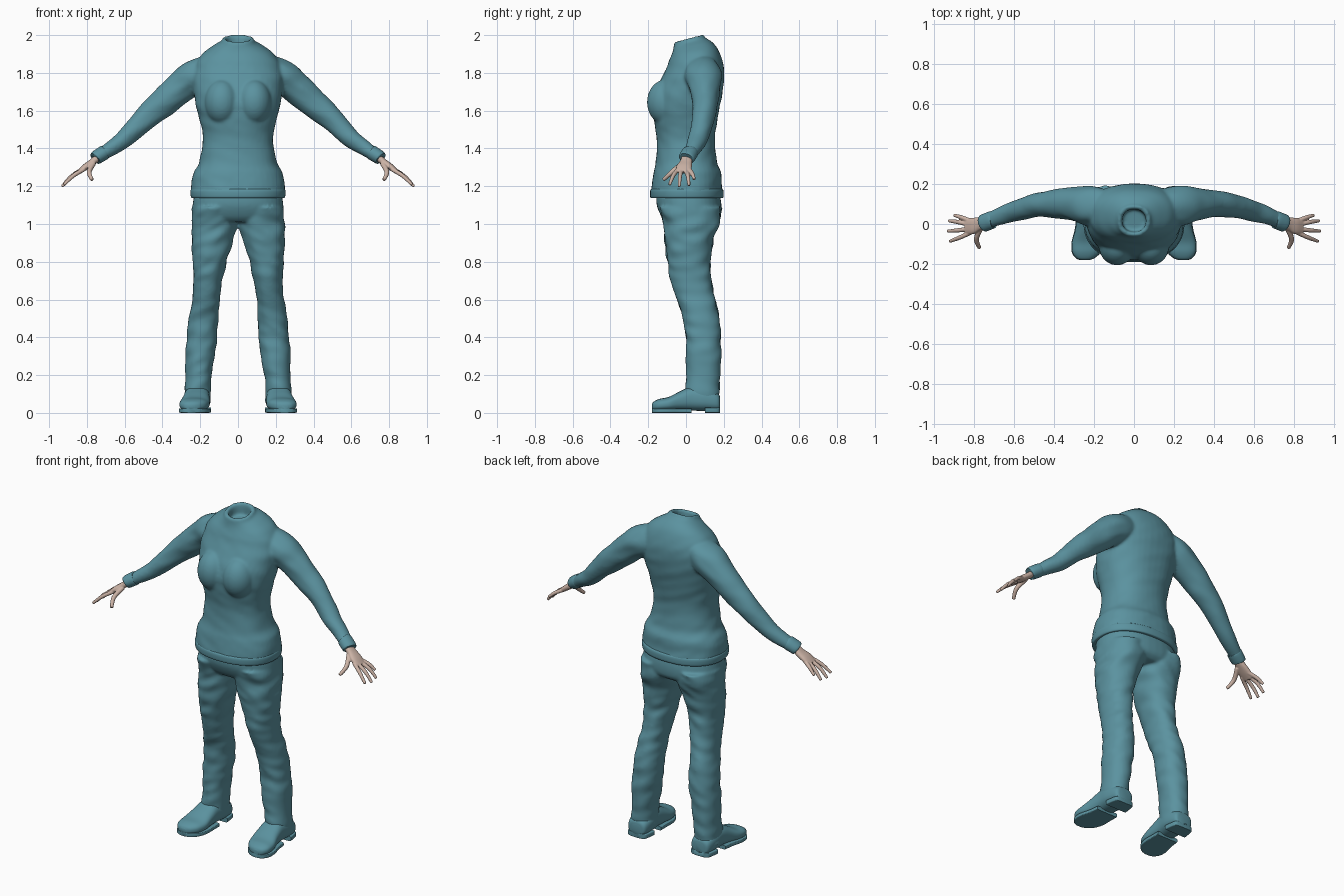
import bpy, bmesh, math
from mathutils import Vector, noise

cube = bpy.data.objects.get("Cube")
if cube:
    bpy.data.objects.remove(cube, do_unlink=True)


def material(name, rgb):
    m = bpy.data.materials.new(name)
    m.use_nodes = True
    m.diffuse_color = (*rgb, 1)
    bsdf = m.node_tree.nodes["Principled BSDF"]
    bsdf.inputs["Base Color"].default_value = (*rgb, 1)
    bsdf.inputs["Roughness"].default_value = 0.8
    return m


TEAL = material("teal cloth", (0.105, 0.29, 0.35))
SKIN = material("pale skin", (0.60, 0.45, 0.38))


def refine(rows, steps):
    """Smooth curve through rows of numbers."""
    out = []
    for i in range(len(rows) - 1):
        a, b, c, d = (rows[max(i - 1, 0)], rows[i], rows[i + 1],
                      rows[min(i + 2, len(rows) - 1)])
        for k in range(steps):
            t = k / steps
            out.append([q + t / 2 * (r - p + t * (2*p - 5*q + 4*r - s + t * (3*(q - r) + s - p)))
                        for p, q, r, s in zip(a, b, c, d)])
    return out + [list(rows[-1])]


def loft(bm, rows, axis, side=1, power=2, fold=0, tilt=0, steps=6, sides=40):
    """Skin closed rings; each row is x, y, z, half width, half depth."""
    rows = refine(rows, steps)
    pts = [Vector(r[:3]) for r in rows]
    rings = []
    for i, r in enumerate(rows):
        if axis == "z":
            u, v = Vector((1, 0, 0)), Vector((0, 1, 0))
        elif axis == "y":
            u, v = Vector((1, 0, 0)), Vector((0, 0, 1))
        else:
            t = (pts[min(i + 1, len(pts) - 1)] - pts[max(i - 1, 0)]).normalized()
            u = Vector((0, 1, 0))
            u = (u - t * u.dot(t)).normalized()
            v = t.cross(u)
        ring = []
        for k in range(sides):
            ang = math.tau * k / sides
            c, s = math.cos(ang), math.sin(ang)
            off = (u * r[3] * math.copysign(abs(c) ** (2 / power), c)
                   + v * r[4] * math.copysign(abs(s) ** (2 / power), s))
            p = pts[i] + off
            if fold:
                n = noise.noise(Vector((p.x * 9 + side, p.y * 9, p.z * 20 + p.x * 8)))
                p += off * fold * n
            # Lean the neck opening forward
            p.z += tilt * min(max((r[2] - 1.86) / 0.1, 0), 1) * off.y
            ring.append(bm.verts.new((p.x * side, p.y, p.z)))
        rings.append(ring)
    for a, b in zip(rings, rings[1:]):
        for k in range(sides):
            j = (k + 1) % sides
            bm.faces.new((a[k], a[j], b[j], b[k]))
    bm.faces.new(rings[0][::-1])
    bm.faces.new(rings[-1])


def finish(bm, name, mat, voxel=0, smooth=0):
    bmesh.ops.recalc_face_normals(bm, faces=bm.faces[:])
    me = bpy.data.meshes.new(name)
    bm.to_mesh(me)
    bm.free()
    me.materials.append(mat)
    ob = bpy.data.objects.new(name, me)
    bpy.context.collection.objects.link(ob)
    bpy.ops.object.select_all(action="DESELECT")
    ob.select_set(True)
    bpy.context.view_layer.objects.active = ob
    bpy.ops.object.shade_smooth_by_angle(angle=math.radians(50))
    if voxel:
        m = ob.modifiers.new("Blend", "REMESH")
        m.mode, m.voxel_size, m.use_smooth_shade = "VOXEL", voxel, True
        s = ob.modifiers.new("Soften", "SMOOTH")
        s.factor, s.iterations = 0.5, smooth
    return ob


def body(z, half, front, back):
    return (0, (front + back) / 2, z, half, (back - front) / 2)


def leg(z, inner, outer, front, back):
    return ((inner + outer) / 2, (front + back) / 2, z,
            (outer - inner) / 2, (back - front) / 2)


# Sweater: torso with hem and hollow collar, bust and sleeves
bm = bmesh.new()
torso = [body(*r) for r in (
    (1.14, .240, -.180, .190), (1.16, .248, -.187, .197), (1.21, .250, -.182, .190),
    (1.27, .236, -.172, .187), (1.33, .206, -.160, .163), (1.45, .186, -.155, .153),
    (1.55, .203, -.170, .165), (1.65, .228, -.176, .185), (1.75, .240, -.140, .200),
    (1.84, .225, -.098, .198), (1.90, .190, -.080, .175), (1.94, .135, -.068, .140),
    (1.965, .090, -.064, .102), (1.982, .082, -.060, .094), (1.978, .062, -.042, .076),
    (1.92, .058, -.038, .072))]
loft(bm, torso, "z", power=2.25, fold=.025, tilt=.26)
sleeve = [(.12, .08, 1.82, .085, .08), (.22, .09, 1.785, .098, .09),
          (.31, .10, 1.72, .082, .085), (.415, .10, 1.625, .066, .075),
          (.50, .09, 1.55, .059, .062), (.595, .065, 1.457, .052, .049),
          (.67, .04, 1.403, .044, .041), (.735, .012, 1.36, .037, .032)]
for s in (1, -1):
    loft(bm, sleeve, "path", s, fold=.09)
    bust = bmesh.ops.create_uvsphere(bm, u_segments=24, v_segments=16, radius=1)["verts"]
    for v in bust:
        v.co = (v.co.x * .092 + s * .085, v.co.y * .10 - .107, v.co.z * .12 + 1.645)
finish(bm, "sweater", TEAL, .008, 8)

# Sweater hem band
bm = bmesh.new()
loft(bm, [body(1.137, .240, -.181, .191), body(1.142, .249, -.189, .199),
          body(1.175, .252, -.190, .199), body(1.185, .247, -.183, .192)],
     "z", power=2.25, steps=3, sides=64)
finish(bm, "sweater_hem", TEAL)

# Trousers: hips and two creased legs
bm = bmesh.new()
loft(bm, [body(1.17, .230, -.155, .175), body(1.10, .240, -.155, .188),
          body(1.04, .238, -.130, .182), body(1.01, .20, -.10, .15)], "z", power=2.3)
trouser_leg = [leg(*r) for r in (
    (1.09, .005, .240, -.145, .185), (1.0, .004, .245, -.120, .175),
    (.90, .030, .247, -.112, .140), (.80, .060, .240, -.100, .130),
    (.70, .082, .236, -.080, .138), (.60, .098, .242, -.050, .155),
    (.50, .105, .260, -.015, .180), (.40, .110, .270, -.002, .185),
    (.30, .122, .277, .000, .185), (.20, .140, .279, .000, .180),
    (.10, .147, .285, .000, .177), (.05, .148, .288, .015, .177))]
for s in (1, -1):
    loft(bm, trouser_leg, "z", s, power=2.2, fold=.10)
finish(bm, "trousers", TEAL, .008, 6)


def shoe(y, cx, half, low, top):
    return (cx, y, (low + top) / 2, half, (top - low) / 2)


# Shoe outline from heel to toe
shoe_rows = ((.181, .213, .030, .020, .075), (.168, .214, .058, .010, .105),
             (.10, .215, .070, .010, .135), (.03, .218, .068, .012, .140),
             (-.03, .222, .072, .012, .115), (-.09, .230, .079, .010, .085),
             (-.14, .238, .070, .010, .074), (-.17, .244, .045, .014, .060),
             (-.181, .246, .018, .020, .045))
palm = [(.735, .005, 1.357, .026, .02), (.775, .0, 1.325, .033, .018),
        (.81, -.01, 1.30, .041, .017), (.842, -.014, 1.275, .038, .012)]
# Digits as base, middle joint and tip
digits = (((.765, -.02, 1.32), (.788, -.075, 1.275), (.772, -.120, 1.233)),
          ((.815, -.042, 1.290), (.872, -.068, 1.255), (.922, -.087, 1.208)),
          ((.825, -.025, 1.285), (.884, -.032, 1.250), (.932, -.036, 1.198)),
          ((.825, -.002, 1.285), (.882, .010, 1.252), (.926, .016, 1.203)),
          ((.815, .015, 1.292), (.863, .033, 1.267), (.899, .044, 1.236)))

for s, side in ((1, "left"), (-1, "right")):
    # Shoe upper
    bm = bmesh.new()
    loft(bm, [shoe(*r) for r in shoe_rows], "y", s, power=2.5)
    finish(bm, side + "_shoe", TEAL)
    # Sole in two pieces with a gap at the arch
    for part, rows in (("heel", shoe_rows[:3]), ("sole", shoe_rows[3:])):
        bm = bmesh.new()
        loft(bm, [shoe(y, cx, half + .003, 0, .03 if part == "heel" else .024)
                  for y, cx, half, low, top in rows], "y", s, power=8)
        finish(bm, side + "_shoe_" + part, TEAL)
    # Sleeve cuff
    bm = bmesh.new()
    loft(bm, [(.705, .022, 1.380, .040, .036), (.712, .02, 1.376, .044, .039),
              (.750, .005, 1.352, .044, .037), (.757, .002, 1.347, .039, .033)],
         "path", s, steps=3)
    finish(bm, side + "_cuff", TEAL)
    # Hand
    bm = bmesh.new()
    loft(bm, palm, "path", s, power=2.4)
    for i, (base, mid, tip) in enumerate(digits):
        r = .0135 if i == 0 else .0115
        loft(bm, [(*base, r, r), (*mid, r * .95, r * .95), (*tip, r * .7, r * .7)],
             "path", s, sides=16)
    finish(bm, side + "_hand", SKIN, .0035, 4)
